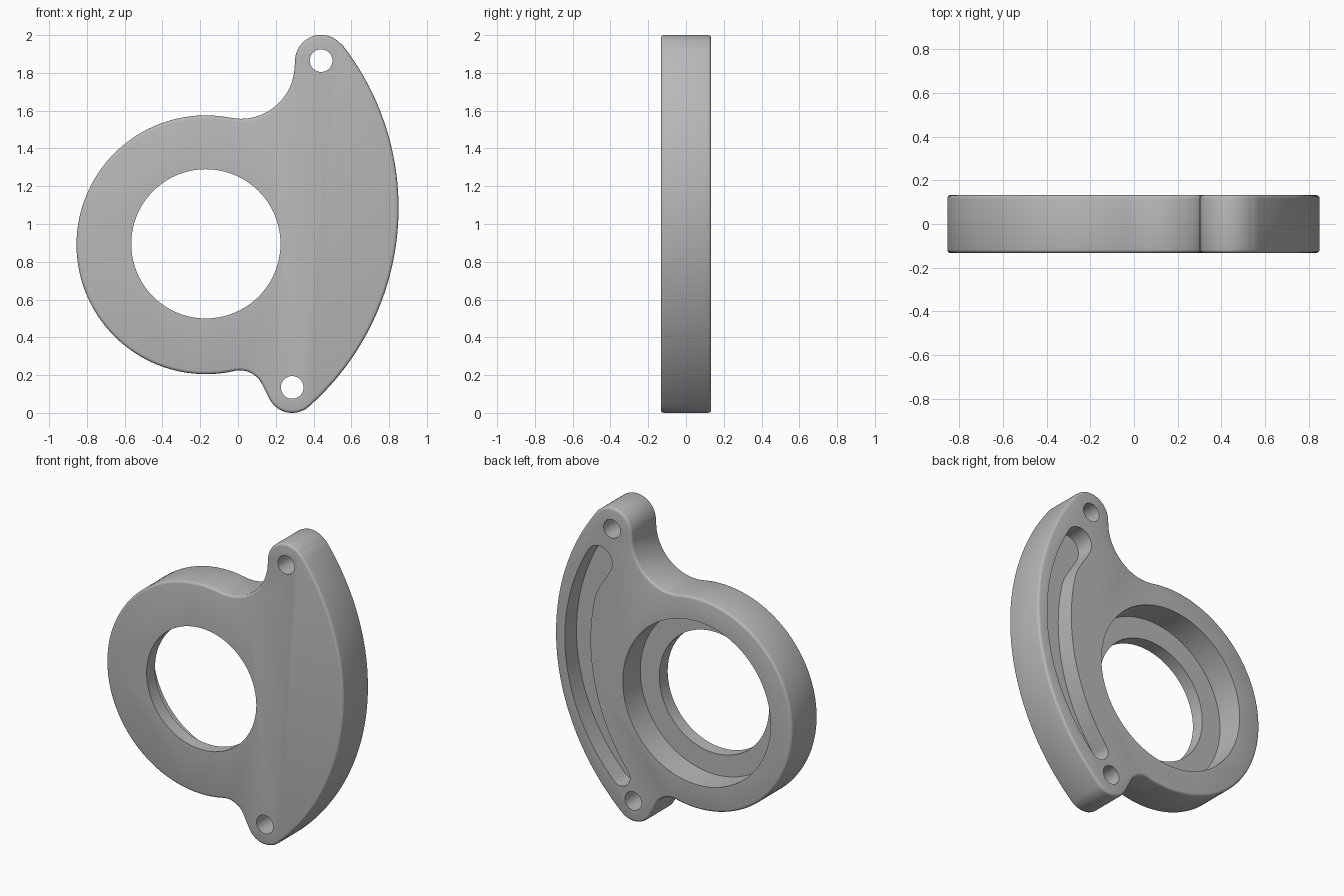
import bpy, bmesh, math

if "Cube" in bpy.data.objects:
    bpy.data.objects.remove(bpy.data.objects["Cube"])

HALF = 0.133          # half thickness of the plate
BIG = (-0.552, 1.085)  # centre of the long outer curve
BORE = (-0.17, 0.895)


def arc(c, r, a0, a1, n):
    """Points (x, z) on an arc, angles in degrees."""
    return [(c[0] + r * math.cos(math.radians(a0 + (a1 - a0) * i / n)),
             c[1] + r * math.sin(math.radians(a0 + (a1 - a0) * i / n)))
            for i in range(n + 1)]


def clean(points):
    """Drop points that coincide with their neighbour."""
    out = []
    for p in points:
        if not out or math.dist(p, out[-1]) > 0.004:
            out.append(p)
    if math.dist(out[0], out[-1]) < 0.004:
        out.pop()
    return out


def prism(name, points, y0, y1):
    """Extrude an (x, z) outline from y0 to y1."""
    bm = bmesh.new()
    face = bm.faces.new([bm.verts.new((x, y0, z)) for x, z in clean(points)])
    ext = bmesh.ops.extrude_face_region(bm, geom=[face])
    for v in ext["geom"]:
        if isinstance(v, bmesh.types.BMVert):
            v.co.y = y1
    bmesh.ops.recalc_face_normals(bm, faces=bm.faces)
    mesh = bpy.data.meshes.new(name)
    bm.to_mesh(mesh)
    bm.free()
    obj = bpy.data.objects.new(name, mesh)
    bpy.context.collection.objects.link(obj)
    return obj


# Plate outline: round housing, lower fillet and lug, long curve, upper lug and fillet
outline = (arc((-0.17, 0.89), 0.685, 79, 282.8, 80)
           + arc((0.01, 0.095), 0.13, 102.8, 27, 16)
           + arc((0.287, 0.135), 0.135, 207, 311.5, 20)
           + arc(BIG, 1.402, -48.5, 38.2, 64)
           + arc((0.44, 1.863), 0.138, 38.2, 183.1, 26)
           + arc((0.015, 1.842), 0.285, 3.1, -101, 28))
plate = prism("plate", outline, -HALF, HALF)

# Curved blind slot in the back, a little wider at its upper end
A0, A1, N = -41.0, 27.0, 48


def slot_radii(t):
    s = min(max((t - 0.82) / 0.18, 0), 1)
    s = s * s * (3 - 2 * s)
    return (1.300 + 0.028 * math.sin(math.pi * t) + 0.008 * t,
            1.165 - 0.02 * math.sin(math.pi * t) - 0.042 * s)


def polar(r, a):
    return (BIG[0] + r * math.cos(math.radians(a)), BIG[1] + r * math.sin(math.radians(a)))


def slot_end(t, a, start):
    ro, ri = slot_radii(t)
    return arc(polar((ro + ri) / 2, a), (ro - ri) / 2, a + start, a + start + 180, 16)


steps = [i / N for i in range(N + 1)]
slot = ([polar(slot_radii(t)[0], A0 + (A1 - A0) * t) for t in steps]
        + slot_end(1, A1, 0)
        + [polar(slot_radii(t)[1], A0 + (A1 - A0) * t) for t in reversed(steps)]
        + slot_end(0, A0, 180))

# Cutters: main bore, back recess, slot and two bolt holes
cutters = [
    prism("bore_cutter", arc(BORE, 0.395, 0, 360, 80), -0.3, 0.3),
    prism("recess_cutter", arc(BORE, 0.532, 0, 360, 80), HALF - 0.18, 0.3),
    prism("slot_cutter", slot, HALF - 0.12, 0.3),
    prism("upper_hole_cutter", arc((0.44, 1.865), 0.06, 0, 360, 32), -0.3, 0.3),
    prism("lower_hole_cutter", arc((0.287, 0.135), 0.06, 0, 360, 32), -0.3, 0.3),
]

# Rounded outer rims first, then the cuts with crisp edges
bevel = plate.modifiers.new("rounded_rim", "BEVEL")
bevel.width = 0.016
bevel.segments = 3
bevel.limit_method = "ANGLE"
bevel.angle_limit = math.radians(50)
for c in cutters:
    cut = plate.modifiers.new(c.name, "BOOLEAN")
    cut.operation = "DIFFERENCE"
    cut.solver = "EXACT"
    cut.object = c

bpy.context.view_layer.objects.active = plate
plate.select_set(True)
for m in list(plate.modifiers):
    bpy.ops.object.modifier_apply(modifier=m.name)
for c in cutters:
    bpy.data.objects.remove(c, do_unlink=True)

# Single grey metal colour
grey = bpy.data.materials.new("grey_metal")
grey.diffuse_color = (0.48, 0.48, 0.48, 1)
grey.use_nodes = True
grey.node_tree.nodes["Principled BSDF"].inputs["Base Color"].default_value = grey.diffuse_color
plate.data.materials.clear()
plate.data.materials.append(grey)
bpy.ops.object.shade_smooth_by_angle(angle=math.radians(35))
